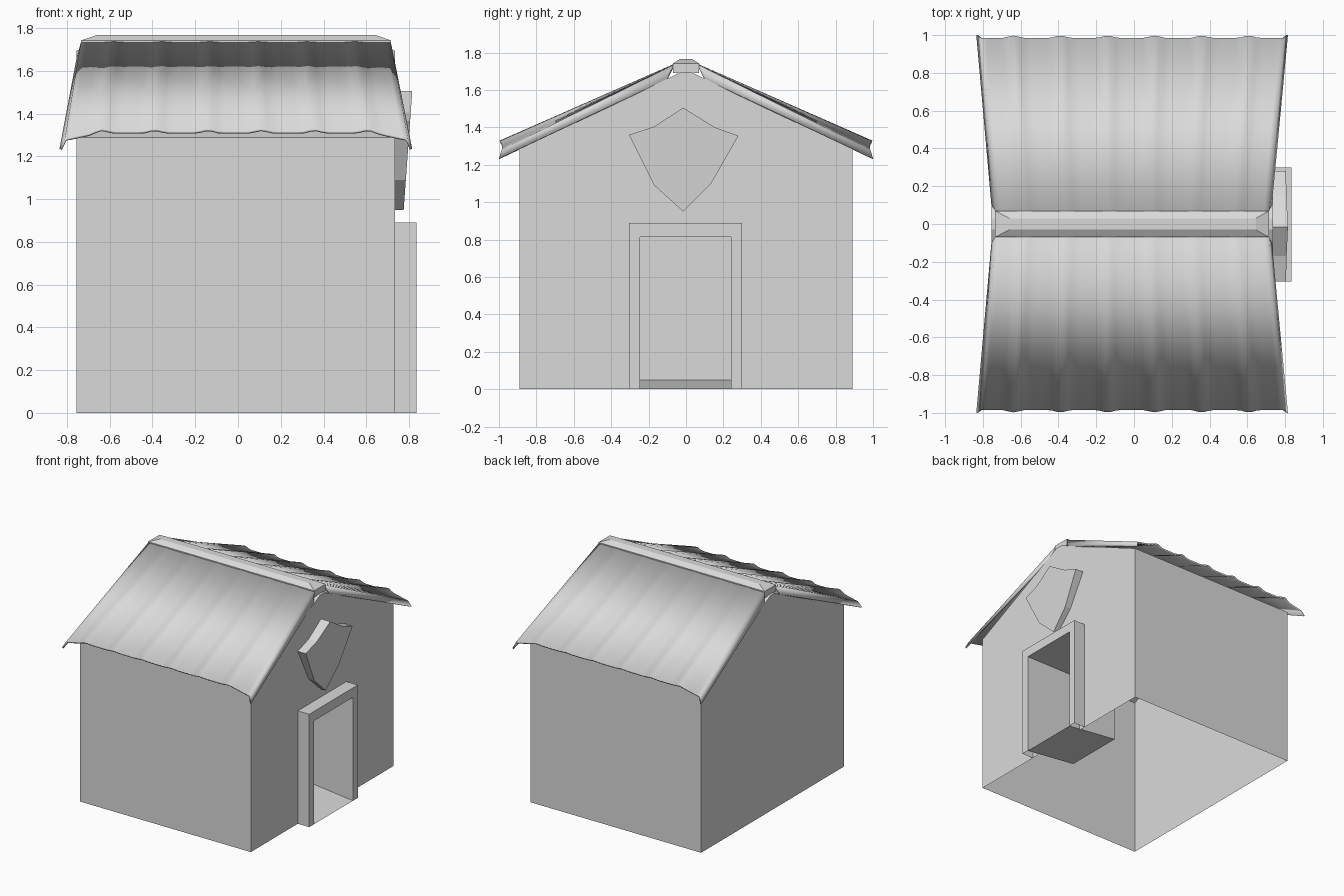
import bpy, bmesh, math

cube = bpy.data.objects.get("Cube")
if cube:
    bpy.data.objects.remove(cube)

grey = bpy.data.materials.new("plain grey")
grey.use_nodes = True
COLOR = (0.7, 0.7, 0.7, 1)
grey.diffuse_color = COLOR
grey.node_tree.nodes["Principled BSDF"].inputs["Base Color"].default_value = COLOR


def finish(name, bm, smooth=False):
    bmesh.ops.remove_doubles(bm, verts=bm.verts, dist=0.0005)
    bmesh.ops.recalc_face_normals(bm, faces=bm.faces)
    mesh = bpy.data.meshes.new(name)
    bm.to_mesh(mesh)
    bm.free()
    mesh.materials.append(grey)
    ob = bpy.data.objects.new(name, mesh)
    bpy.context.collection.objects.link(ob)
    if smooth:
        bpy.ops.object.select_all(action='DESELECT')
        ob.select_set(True)
        bpy.context.view_layer.objects.active = ob
        bpy.ops.object.shade_smooth_by_angle(angle=math.radians(35))
    return ob


def face(bm, points):
    return bm.faces.new([bm.verts.new(p) for p in points])


def bridge(bm, a, b, closed=True):
    """Quads between two point rows of equal length."""
    n = len(a)
    for i in range(n if closed else n - 1):
        j = (i + 1) % n
        face(bm, [a[i], a[j], b[j], b[i]])


BACK, FRONT, PORCH, RECESS = -0.755, 0.735, 0.835, 0.39
opening = [(-0.245, 0), (-0.245, 0.815), (0.24, 0.815), (0.24, 0)]
frame = [(-0.305, 0), (-0.305, 0.89), (0.3, 0.89), (0.3, 0)]


def at(x, outline):
    return [(x, y, z) for y, z in outline]


# Walls: gabled shell, open below, with a doorway notch in one end
gable = [(-0.89, 0), (-0.89, 1.288), (-0.1, 1.66), (-0.03, 1.695),
         (0.03, 1.695), (0.1, 1.66), (0.89, 1.288), (0.89, 0)]
bm = bmesh.new()
bridge(bm, at(BACK, gable), at(FRONT, gable), closed=False)
face(bm, at(BACK, gable))
face(bm, at(FRONT, gable + opening[::-1]))
finish("walls", bm)

# Door frame standing out from the wall
bm = bmesh.new()
bridge(bm, at(PORCH, frame), at(PORCH, opening), closed=False)
bridge(bm, at(FRONT, frame), at(PORCH, frame), closed=False)
finish("door_frame", bm)

# Door recess with a gently rising floor
inner = [(y, max(z, 0.05)) for y, z in opening]
bm = bmesh.new()
bridge(bm, at(PORCH, opening), at(RECESS, inner))
face(bm, at(RECESS, inner))
finish("door_recess", bm)

# Shield plaque, leaning forward at the top
shield = [(-0.305, 1.36), (-0.17, 1.405), (-0.015, 1.505), (0.155, 1.4),
          (0.28, 1.355), (0.135, 1.1), (-0.015, 0.95), (-0.17, 1.09)]
lean = [(0.775 + 0.04 * (z - 0.95) / 0.555, y, z) for y, z in shield]
bm = bmesh.new()
bridge(bm, at(FRONT, shield), lean)
face(bm, lean)
face(bm, at(FRONT, shield))
finish("shield_plaque", bm)


# Roof sheets: rippled, flaring to the eaves, with folded-down ends
def ripple(x):
    return 0.012 * max(0, math.cos(math.tau * (x + 0.13) / 0.225)) ** 2


def sheet(name, side):
    steps = 56
    ridge, eave = [(-0.755, side * 0.1, 1.66)], [(-0.835, side, 1.235)]
    for i in range(steps + 1):
        t = i / steps
        x = -0.735 + 1.45 * t
        droop = 0.035 * max(0, abs(2 * t - 1) - 0.8) / 0.2
        bump = ripple(x)
        ridge.append((x, side * 0.07, 1.733 + bump * 0.3))
        eave.append((-0.81 + 1.605 * t, side * (0.985 + bump), 1.317 + bump - droop))
    ridge.append((0.73, side * 0.1, 1.66))
    eave.append((0.815, side, 1.235))
    bm = bmesh.new()
    bridge(bm, ridge, eave, closed=False)
    ob = finish(name, bm, smooth=True)
    if ob.data.polygons[steps // 2].normal.z < 0:
        ob.data.flip_normals()
    thick = ob.modifiers.new("thickness", 'SOLIDIFY')
    thick.thickness = 0.012
    thick.offset = -1


sheet("front_roof_sheet", -1)
sheet("back_roof_sheet", 1)


# Ridge cap with sloping sides and ends
def rectangle(x0, x1, y, z):
    return [(x0, -y, z), (x1, -y, z), (x1, y, z), (x0, y, z)]


base = rectangle(-0.735, 0.715, 0.07, 1.69)
rim = rectangle(-0.735, 0.715, 0.07, 1.742)
top = rectangle(-0.66, 0.645, 0.03, 1.767)
bm = bmesh.new()
bridge(bm, base, rim)
bridge(bm, rim, top)
face(bm, top)
face(bm, base)
finish("ridge_cap", bm)
